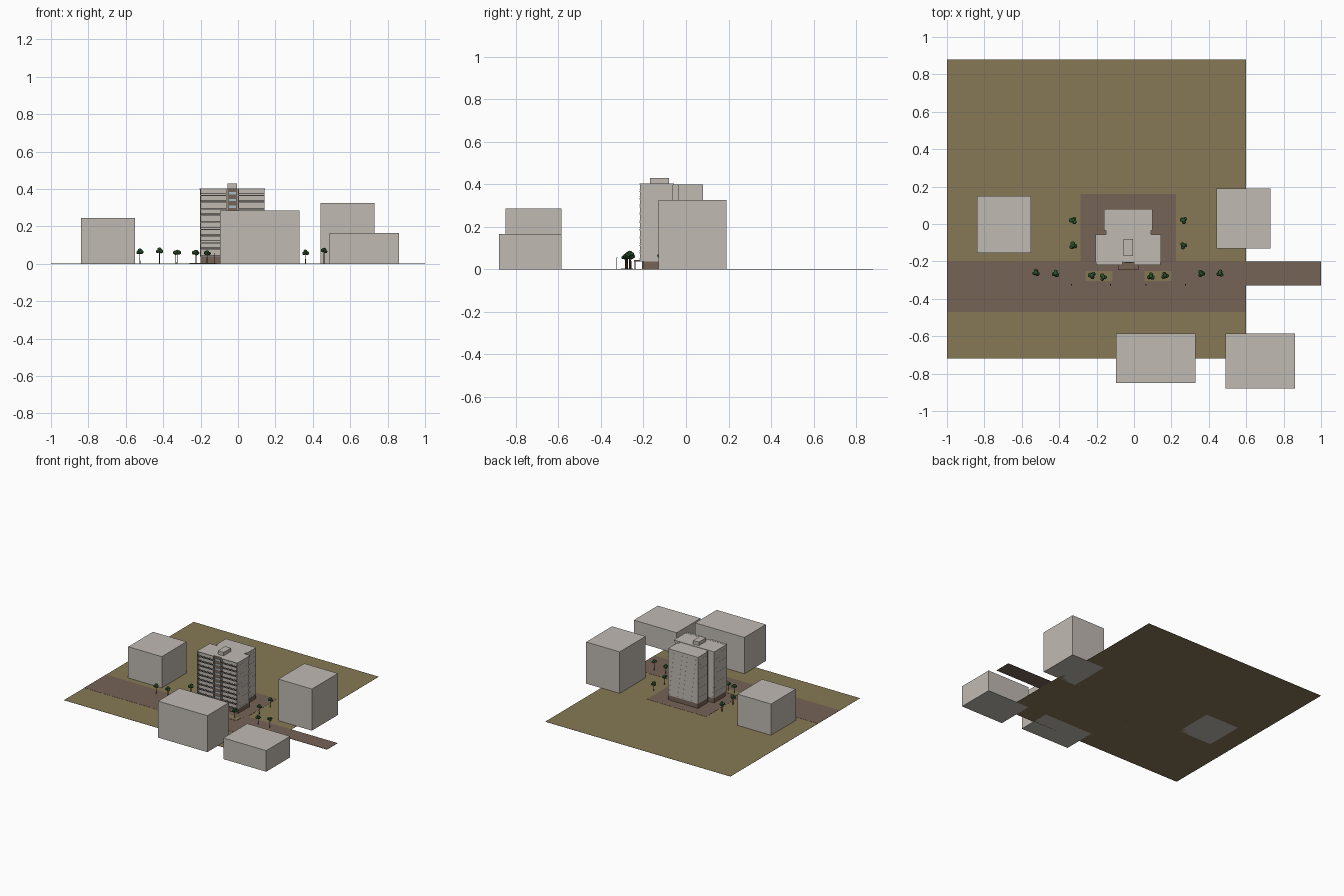
import bpy, math, random
from mathutils import Vector

random.seed(4)
cube = bpy.data.objects.get("Cube")
if cube:
    bpy.data.objects.remove(cube)


def material(name, rgb):
    m = bpy.data.materials.new(name)
    m.use_nodes = True
    m.diffuse_color = (*rgb, 1)
    m.node_tree.nodes["Principled BSDF"].inputs["Base Color"].default_value = (*rgb, 1)
    return m


grass = material("dry_grass", (0.24, 0.19, 0.09))
paving = material("brown_paving", (0.18, 0.125, 0.095))
stone = material("pale_concrete", (0.53, 0.49, 0.45))
glass = material("blue_glass", (0.36, 0.51, 0.58))
dark = material("dark_metal", (0.035, 0.03, 0.028))
leaf = material("green_leaves", (0.03, 0.10, 0.03))
bark = material("brown_bark", (0.07, 0.04, 0.02))


def mesh_object(name, verts, faces, mat):
    mesh = bpy.data.meshes.new(name)
    mesh.from_pydata(verts, [], faces)
    mesh.materials.append(mat)
    ob = bpy.data.objects.new(name, mesh)
    bpy.context.collection.objects.link(ob)
    return ob


def boxes(name, mat, items):
    """One object holding axis-aligned boxes (x0, x1, y0, y1, z0, z1)."""
    verts, faces = [], []
    sides = ((0, 1, 3, 2), (4, 6, 7, 5), (0, 4, 5, 1), (2, 3, 7, 6), (0, 2, 6, 4), (1, 5, 7, 3))
    for x0, x1, y0, y1, z0, z1 in items:
        n = len(verts)
        verts += [(x, y, z) for x in (x0, x1) for y in (y0, y1) for z in (z0, z1)]
        faces += [[n + i for i in f] for f in sides]
    return mesh_object(name, verts, faces, mat)


# Ground, road and forecourt
boxes("ground", grass, [(-1, 0.6, -0.72, 0.88, 0, 0.001)])
boxes("road", paving, [(-1, 0.6, -0.47, -0.2, 0.001, 0.002), (0.6, 1, -0.33, -0.2, 0, 0.002)])
boxes("forecourt", paving, [(-0.285, 0.225, -0.2, 0.16, 0.001, 0.002)])
boxes("lawn_beds", grass, [(x, x + 0.145, -0.305, -0.25, 0.002, 0.004) for x in (-0.26, 0.055)])

# Plain neighbouring blocks
for name, b in {
    "west_block": (-0.84, -0.55, -0.155, 0.15, 0.245),
    "east_block": (0.44, 0.73, -0.13, 0.19, 0.325),
    "south_block": (-0.095, 0.33, -0.85, -0.585, 0.285),
    "low_block": (0.49, 0.86, -0.88, -0.585, 0.165),
}.items():
    boxes(name, stone, [(*b[:4], 0, b[4])])

# Tower: glazed volumes with floor bands and mullions
BASE, TOP, FLOORS = 0.037, 0.4, 10
PITCH = (TOP - BASE) / FLOORS
levels = [BASE + i * PITCH for i in range(FLOORS + 1)]


def spread(a, b, n):
    return [a + (b - a) * i / n for i in range(n + 1)]


def tower_block(name, x0, x1, y0, y1, nx, ny):
    e, w = 0.002, 0.0015
    boxes(name + "_base", paving, [(x0, x1, y0, y1, 0.002, BASE)])
    boxes(name + "_glazing", glass, [(x0 + e, x1 - e, y0 + e, y1 - e, BASE, TOP - 0.004)])
    bands = [(x0, x1, y0, y1, z, z + 0.009) for z in levels[:-1]]
    boxes(name + "_floor_bands", stone, bands + [(x0, x1, y0, y1, TOP - 0.012, TOP)])
    posts = [(x - w, x + w, y0 + 0.0005, y1 - 0.0005, BASE, TOP - 0.005)
             for x in spread(x0 + e, x1 - e, nx)]
    posts += [(x0 + 0.0005, x1 - 0.0005, y - w, y + w, BASE, TOP - 0.005)
              for y in spread(y0 + e, y1 - e, ny)]
    boxes(name + "_mullions", stone, posts)


tower_block("front_wing", -0.2, 0.14, -0.2, -0.06, 14, 6)
tower_block("rear_wing", -0.16, 0.1, -0.035, 0.08, 11, 5)
boxes("wing_link", stone, [(-0.15, 0.09, -0.06, -0.035, 0.002, TOP)])
boxes("roof_slab", stone, [(-0.205, 0.145, -0.204, -0.056, TOP - 0.003, TOP + 0.003)])

# Stacked balconies either side of the central stair strip
wings = ((-0.203, -0.063), (0.003, 0.143))
boxes("balcony_slabs", stone, [(a, b, -0.218, -0.2, z, z + 0.004) for a, b in wings for z in levels])
boxes("balcony_rails", dark, [(a, b, -0.219, -0.217, z + h, z + h + 0.002)
                              for a, b in wings for z in levels[:-1] for h in (0.006, 0.012)])
boxes("balcony_fins", stone, [(x - 0.002, x + 0.002, -0.217, -0.2, BASE, TOP)
                              for x in (-0.201, -0.063, 0.003, 0.141)])
boxes("stair_strip", paving, [(-0.057, -0.003, -0.206, -0.198, 0.002, TOP)])
boxes("stair_windows", glass, [(-0.048, -0.012, -0.208, -0.205, z + 0.008, z + 0.02)
                               for z in levels[:-1]])

# Roof room and entrance canopy
boxes("roof_room", stone, [(-0.055, -0.005, -0.17, -0.08, TOP, 0.43)])
boxes("entrance_canopy", paving, [(-0.085, 0.025, -0.245, -0.2, 0.036, 0.043)])
boxes("canopy_posts", dark, [(x - 0.002, x + 0.002, -0.242, -0.238, 0.002, 0.036)
                             for x in (-0.08, 0.02)])
boxes("entrance_door", glass, [(-0.05, -0.01, -0.208, -0.2, 0.002, 0.03)])

# Street lamps
boxes("street_lamps", dark, [b for x in (-0.335, -0.125, 0.065, 0.275) for b in (
    (x - 0.001, x + 0.001, -0.326, -0.324, 0.002, 0.055),
    (x - 0.003, x + 0.003, -0.328, -0.322, 0.052, 0.055))])

# Trees: thin trunk with a clustered crown
spots = [(-0.525, -0.26, 0.065), (-0.42, -0.265, 0.07), (-0.225, -0.275, 0.058), (-0.165, -0.285, 0.057),
         (0.09, -0.28, 0.058), (0.165, -0.275, 0.065), (0.36, -0.265, 0.06), (0.46, -0.265, 0.07)]
spots += [(x, y, 0.06) for x in (-0.325, 0.265) for y in (0.02, -0.115)]
for x, y, z in spots:
    bpy.ops.mesh.primitive_cone_add(vertices=6, radius1=0.003, radius2=0.002, depth=z, location=(x, y, z / 2))
    trunk = bpy.context.object
    trunk.name = "tree_trunk"
    trunk.data.materials.append(bark)
    turn = random.uniform(0, math.tau)
    for k in range(4):
        a = turn + k * math.tau / 3
        offset = Vector((math.cos(a), math.sin(a), random.uniform(-0.5, 0.3))) * 0.01
        if k == 3:
            offset = Vector((0, 0, 0.007))
        bpy.ops.mesh.primitive_ico_sphere_add(subdivisions=2, radius=random.uniform(0.010, 0.013),
                                              location=Vector((x, y, z)) + offset)
        crown = bpy.context.object
        crown.name = "tree_crown"
        crown.scale.z = 0.85
        crown.data.materials.append(leaf)
